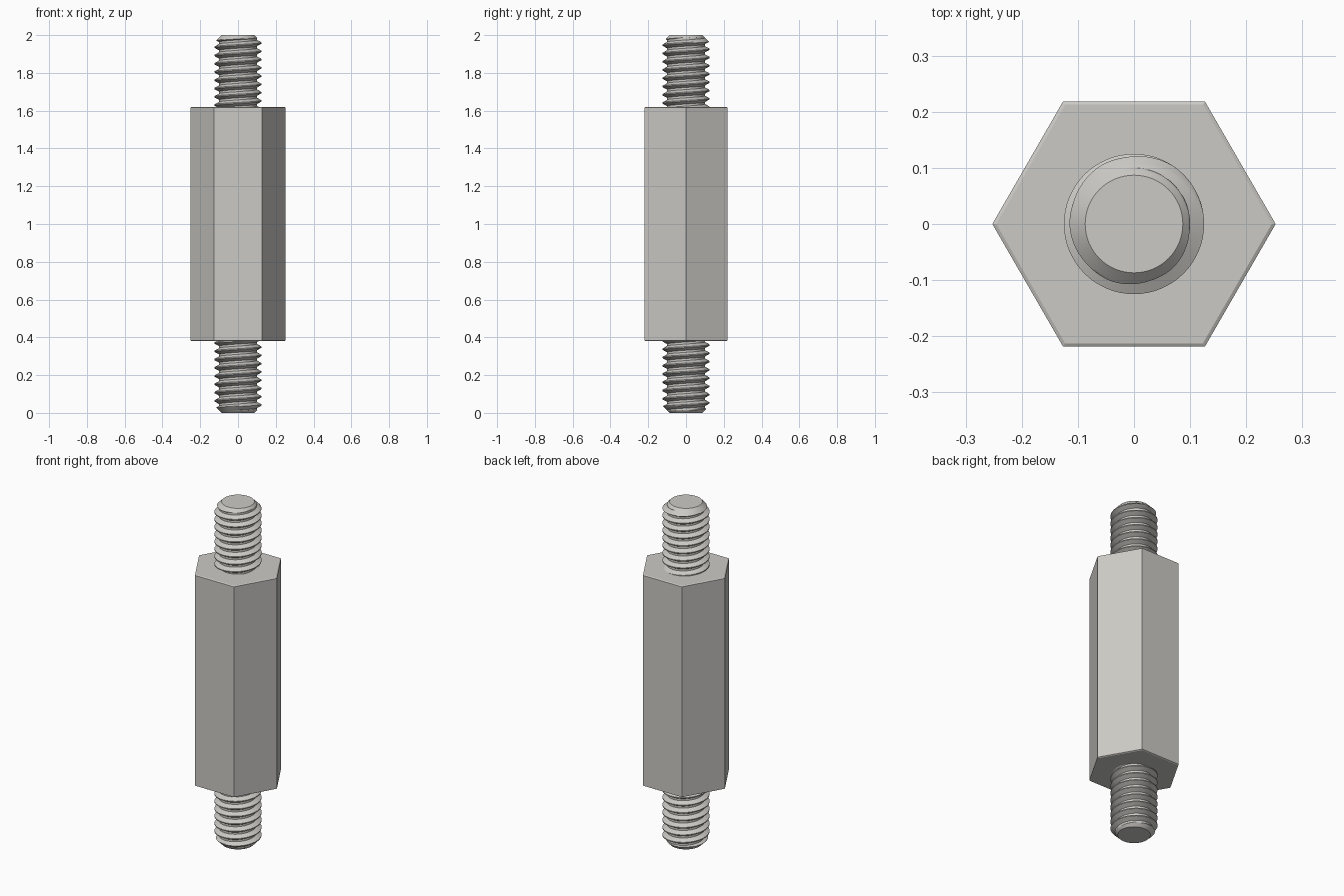
import bpy, bmesh, math

cube = bpy.data.objects.get("Cube")
if cube:
    bpy.data.objects.remove(cube, do_unlink=True)

HEIGHT = 2.0
PITCH = HEIGHT * 0.7 / 32
MAJOR, MINOR, TIP = 0.125, 0.1, 0.087
BODY_LOW, BODY_HIGH = 0.38, 1.62
BODY_RADIUS, BODY_CHAMFER = 0.2525, 0.007
STEPS = 16        # rows per thread turn
SEGMENTS = 64

steel = bpy.data.materials.new("warm grey steel")
steel.use_nodes = True
colour = (0.6, 0.59, 0.56, 1)
steel.diffuse_color = colour
steel.node_tree.nodes["Principled BSDF"].inputs["Base Color"].default_value = colour


def skin(name, columns, smooth):
    """Join columns of points into a closed round solid with capped ends."""
    bm = bmesh.new()
    grid = [[bm.verts.new(p) for p in column] for column in columns]
    for a, b in zip(grid, grid[1:]):
        for i in range(len(a) - 1):
            bm.faces.new((a[i], b[i], b[i + 1], a[i + 1]))
    bmesh.ops.remove_doubles(bm, verts=bm.verts, dist=1e-5)
    bmesh.ops.dissolve_degenerate(bm, dist=1e-6, edges=bm.edges)
    bmesh.ops.holes_fill(bm, edges=[e for e in bm.edges if e.is_boundary], sides=0)
    bmesh.ops.recalc_face_normals(bm, faces=bm.faces)
    mesh = bpy.data.meshes.new(name)
    bm.to_mesh(mesh)
    bm.free()
    mesh.materials.append(steel)
    obj = bpy.data.objects.new(name, mesh)
    bpy.context.collection.objects.link(obj)
    if smooth:
        bpy.ops.object.select_all(action='DESELECT')
        obj.select_set(True)
        bpy.context.view_layer.objects.active = obj
        bpy.ops.object.shade_smooth_by_angle(angle=math.radians(30))
    return obj


def polar(r, angle, z):
    return (r * math.cos(angle), r * math.sin(angle), z)


def thread_radius(row):
    """Flat crest, straight flank, flat root, straight flank."""
    k = (row - 1) % STEPS
    distance = min(k, STEPS - k)
    return MAJOR - (MAJOR - MINOR) * min(max((distance - 1) / 5, 0), 1)


def threaded_rod(name, flip):
    base = BODY_HIGH - 0.02
    first_crest = 1.958
    rows = range(-10 * STEPS, 3 * STEPS)
    columns = []
    for s in range(SEGMENTS + 1):
        angle = math.tau * s / SEGMENTS
        column = []
        for row in rows:
            z = first_crest + PITCH * ((row - 1) / STEPS + s / SEGMENTS)
            z = min(max(z, base), HEIGHT)
            # the end chamfer trims the thread; the buried end is plain
            r = min(thread_radius(row), TIP + HEIGHT - z)
            if z == base:
                r = MINOR
            x, y, z = polar(r, angle, z)
            column.append((x, -y, HEIGHT - z) if flip else (x, y, z))
        columns.append(column)
    return skin(name, columns, True)


# Hexagonal body with a fine chamfer at both ends
inner = BODY_RADIUS - BODY_CHAMFER
rim = BODY_CHAMFER / 2
profile = [(inner, BODY_LOW), (BODY_RADIUS, BODY_LOW + rim),
           (BODY_RADIUS, BODY_HIGH - rim), (inner, BODY_HIGH)]
skin("hex_body", [[polar(r, math.tau * s / 6, z) for r, z in profile]
                  for s in range(7)], False)

# Threaded studs at both ends
threaded_rod("upper_threaded_stud", False)
threaded_rod("lower_threaded_stud", True)
